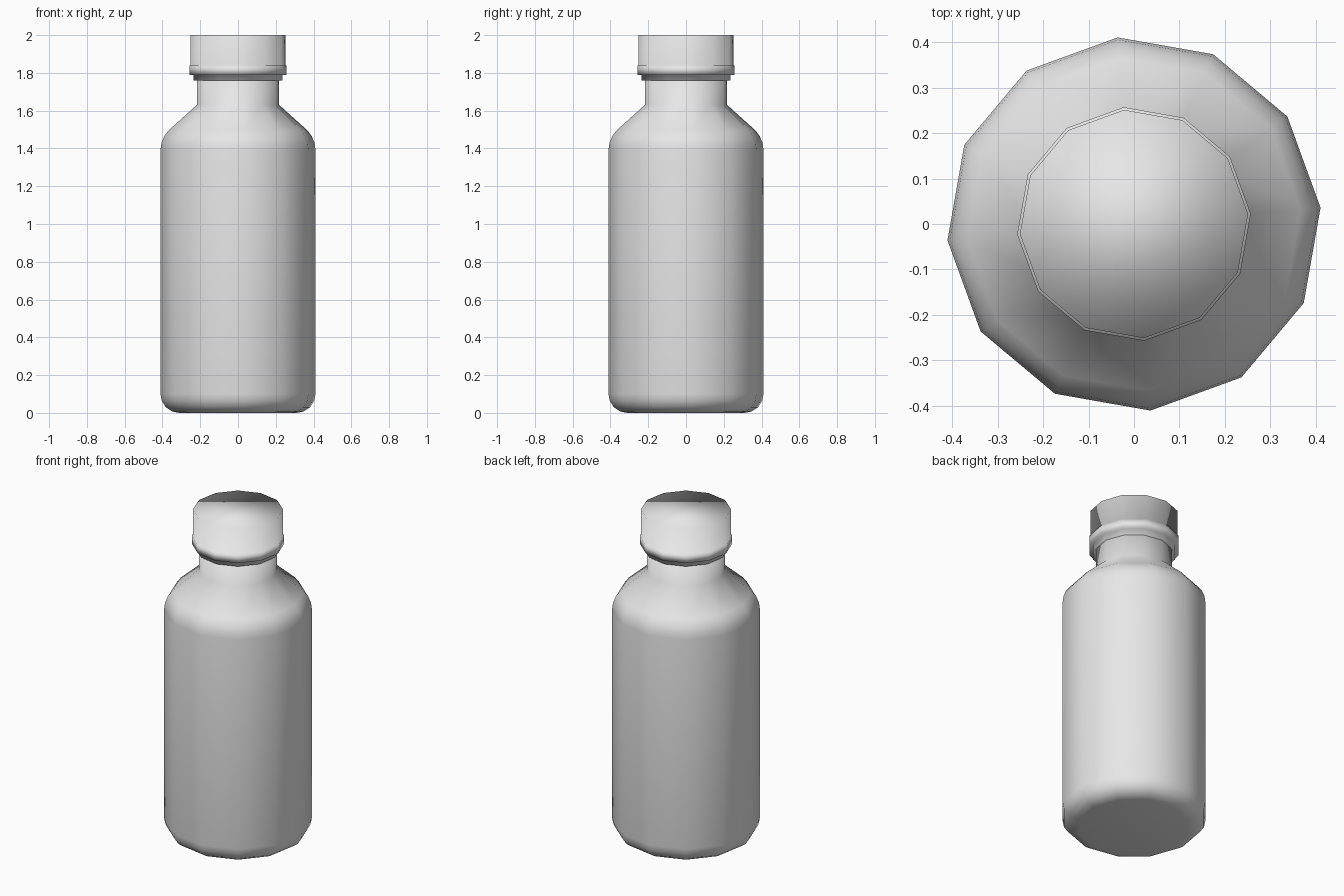
import bpy
import bmesh
from math import cos, sin, pi, radians

SIDES = 12
TWIST = radians(5)

default = bpy.data.objects.get("Cube")
if default:
    bpy.data.objects.remove(default)

grey = bpy.data.materials.new("plain grey")
grey.use_nodes = True
colour = (0.8, 0.8, 0.8, 1)
grey.diffuse_color = colour
grey.node_tree.nodes["Principled BSDF"].inputs["Base Color"].default_value = colour


def arc(r, z, radius, start, end, steps):
    """Profile points along a rounded corner, angles in degrees."""
    angles = [radians(start + (end - start) * i / steps) for i in range(steps + 1)]
    return [(r + radius * cos(a), z + radius * sin(a)) for a in angles]


def lathe(name, profile):
    """Spin a (radius, height) profile into a closed twelve-sided solid."""
    bm = bmesh.new()
    rings = []
    for r, z in profile:
        angles = [TWIST + 2 * pi * i / SIDES for i in range(SIDES)]
        rings.append([bm.verts.new((r * cos(a), r * sin(a), z)) for a in angles])
    for low, high in zip(rings, rings[1:]):
        for i in range(SIDES):
            j = (i + 1) % SIDES
            bm.faces.new((low[i], low[j], high[j], high[i]))
    bm.faces.new(rings[0][::-1])
    bm.faces.new(rings[-1])
    for face in bm.faces:
        face.smooth = True
    mesh = bpy.data.meshes.new(name)
    bm.to_mesh(mesh)
    bm.free()
    mesh.materials.append(grey)
    obj = bpy.data.objects.new(name, mesh)
    bpy.context.collection.objects.link(obj)
    return obj


# Body: rounded base, straight wall, rounded shoulder, sloping to the neck
body = arc(0.312, 0.1, 0.1, -90, 0, 4)
body += arc(0.262, 1.39, 0.15, 0, 45, 3)
body += [(0.219, 1.63), (0.219, 1.78)]
lathe("bottle_body", body)

# Cap: narrow lower lip, raised collar, plain wall and flat top
lathe("bottle_cap", [
    (0.237, 1.76), (0.237, 1.79),
    (0.258, 1.79), (0.258, 1.84),
    (0.252, 1.84), (0.252, 2.0),
])
